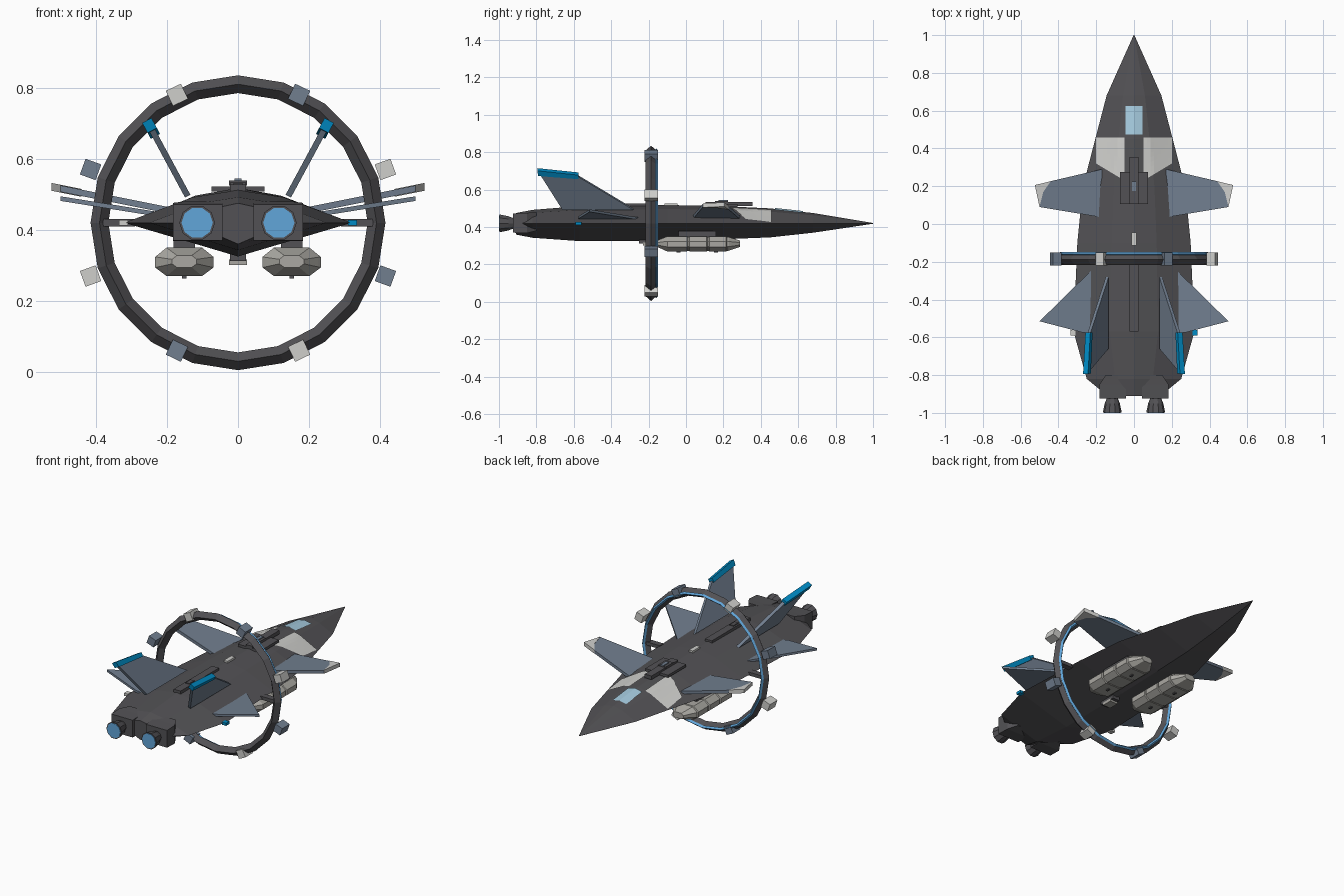
import bpy, bmesh, math
from mathutils import Vector, Matrix

if "Cube" in bpy.data.objects:
    bpy.data.objects.remove(bpy.data.objects["Cube"])


def material(name, r, g, b):
    m = bpy.data.materials.new(name)
    m.use_nodes = True
    m.diffuse_color = (r, g, b, 1)
    m.node_tree.nodes["Principled BSDF"].inputs["Base Color"].default_value = (r, g, b, 1)
    return m


DARK = material("dark grey", 0.085, 0.083, 0.09)
STEEL = material("blue grey", 0.165, 0.21, 0.275)
PALE = material("pale grey", 0.62, 0.62, 0.6)
POD = material("warm grey", 0.4, 0.39, 0.36)
GLOW = material("glow blue", 0.12, 0.38, 0.7)
TRIM = material("trim blue", 0.0, 0.26, 0.56)
GLASS = material("canopy blue", 0.38, 0.6, 0.74)


def finish(name, bm, mat):
    bmesh.ops.recalc_face_normals(bm, faces=bm.faces)
    me = bpy.data.meshes.new(name)
    bm.to_mesh(me)
    bm.free()
    me.materials.append(mat)
    ob = bpy.data.objects.new(name, me)
    bpy.context.collection.objects.link(ob)
    return ob


def loft(name, rings, mat):
    """Skin closed rings of points and cap both ends."""
    bm = bmesh.new()
    vs = [[bm.verts.new(p) for p in ring] for ring in rings]
    n = len(vs[0])
    for a, b in zip(vs, vs[1:]):
        for i in range(n):
            bm.faces.new((a[i], a[(i + 1) % n], b[(i + 1) % n], b[i]))
    bm.faces.new(vs[0])
    bm.faces.new(vs[-1])
    return finish(name, bm, mat)


def slab(name, outline, offset, mat):
    """Flat panel: outline pushed half the offset to either side."""
    half = Vector(offset) / 2
    return loft(name, [[Vector(p) + half for p in outline],
                       [Vector(p) - half for p in outline]], mat)


def box(name, centre, size, mat, turn=0):
    bm = bmesh.new()
    bmesh.ops.create_cube(bm, size=1, matrix=Matrix.Translation(centre)
                          @ Matrix.Rotation(turn, 4, 'Y') @ Matrix.Diagonal((*size, 1)))
    return finish(name, bm, mat)


def hoop(name, y, radius, tube, mat, sides=20):
    """Ring about the long axis with a diamond cross-section."""
    bm = bmesh.new()
    rows = []
    for i in range(sides):
        a = math.tau * i / sides
        row = []
        for k in range(4):
            b = math.tau * k / 4
            r = radius + tube * math.cos(b)
            row.append(bm.verts.new((r * math.sin(a), y + 1.15 * tube * math.sin(b), MID + r * math.cos(a))))
        rows.append(row)
    for i in range(sides):
        p, q = rows[i], rows[(i + 1) % sides]
        for k in range(4):
            bm.faces.new((p[k], p[(k + 1) % 4], q[(k + 1) % 4], q[k]))
    return finish(name, bm, mat)


MID = 0.42
# Hull stations: y, half width, top, bottom
STATIONS = [(1, .002, .422, .418), (.68, .145, .475, .37), (.45, .205, .5, .345), (.2, .27, .512, .335),
            (-.1, .3, .518, .327), (-.57, .32, .512, .325), (-.82, .25, .492, .343), (-.91, .14, .475, .36)]
SHOULDER, RISE = 0.4, 0.78


def hull_top(x, y):
    for a, b in zip(STATIONS, STATIONS[1:]):
        if b[0] <= y <= a[0]:
            t = (a[0] - y) / (a[0] - b[0])
            w, top = (a[i] + t * (b[i] - a[i]) for i in (1, 2))
            break
    u, h = abs(x) / w, top - MID
    if u < SHOULDER:
        return MID + h * (1 - (1 - RISE) * u / SHOULDER)
    return MID + h * RISE * (1 - u) / (1 - SHOULDER)


def skin_patch(name, quad, mat, steps=8):
    """Thin painted patch that follows the upper hull."""
    bm = bmesh.new()
    a, b, c, d = (Vector(p) for p in quad)
    grid = []
    for i in range(steps + 1):
        u = i / steps
        ends = a.lerp(b, u), d.lerp(c, u)
        pts = [ends[0].lerp(ends[1], j / steps) for j in range(steps + 1)]
        grid.append([bm.verts.new((p.x, p.y, hull_top(p.x, p.y) + 0.005)) for p in pts])
    for r, s in zip(grid, grid[1:]):
        for j in range(steps):
            bm.faces.new((r[j], r[j + 1], s[j + 1], s[j]))
    ob = finish(name, bm, mat)
    if ob.data.polygons[0].normal.z < 0:
        ob.data.flip_normals()
    return ob


# Hull and canopy
loft("hull", [[(0, y, t), (SHOULDER * w, y, MID + RISE * (t - MID)), (w, y, MID), (0, y, b),
               (-w, y, MID), (-SHOULDER * w, y, MID + RISE * (t - MID))] for y, w, t, b in STATIONS], DARK)
skin_patch("canopy", [(-.045, .625), (.045, .625), (.045, .475), (-.045, .475)], GLASS)

# Spine equipment
box("spine_mount", (0, .19, .515), (.15, .17, .015), DARK)
box("spine_rail", (0, .23, .523), (.045, .25, .022), DARK)
box("turret", (0, .19, .532), (.05, .07, .014), DARK)
box("turret_sensor", (0, .2, .541), (.02, .05, .006), STEEL)
box("spine_marker", (0, -.08, .52), (.025, .07, .014), PALE)
box("spine_strip", (0, -.39, .516), (.045, .36, .022), DARK)
box("spine_hatch", (0, -.45, .527), (.025, .045, .01), DARK)
box("belly_mount", (0, -.2, .322), (.045, .1, .02), DARK)
box("belly_sensor", (0, -.2, .309), (.05, .06, .016), POD)

# Ring, glowing strip and clamps
hoop("ring", -.187, .39, .025, DARK)
hoop("ring_glow", -.159, .39, .009, GLOW)
clamps = [(.415, .15), (.172, .36), (-.172, .36), (-.415, .15),
          (-.415, -.15), (-.172, -.36), (.172, -.36), (.415, -.15)]
for i, (x, z) in enumerate(clamps):
    box("ring_clamp", (x, -.186, MID + z), (.047, .07, .047), STEEL if i % 2 else PALE, -math.atan2(z, x))

for s, side in ((1, "left"), (-1, "right")):
    skin_patch(side + "_panel", [(s * .05, .457), (s * .2, .457), (s * .2, .32), (s * .05, .23)], PALE)
    box(side + "_ring_strut", (s * .335, -.187, MID), (.09, .035, .02), DARK)
    box(side + "_marker_light", (s * .322, -.575, MID), (.026, .03, .016), TRIM if s > 0 else PALE)

    # Forward wing with pale tip
    def wing(x, y):
        return (s * x, y, .452 + .2 * (x - .18))
    slab(side + "_forward_wing", [wing(.17, .29), wing(.44, .227), wing(.48, .17), wing(.5, .09), wing(.17, .035)],
         (0, 0, .018), STEEL)
    slab(side + "_forward_wing_tip", [wing(.44, .227), wing(.525, .206), wing(.5, .09), wing(.48, .17)],
         (0, 0, .022), PALE)

    # Rear wing
    slab(side + "_rear_wing", [(s * x, y, .44 + .16 * (x - .2)) for x, y in
                               ((.2, -.22), (.5, -.515), (.27, -.575), (.2, -.575))], (0, 0, .013), STEEL)

    # Canted tail fin with blue cap
    def fin(y, z):
        return (s * (.147 + .54 * (z - .505)), y, z)
    across = (s * .015, 0, -.008)
    slab(side + "_tail_fin", [fin(-.28, .495), fin(-.58, .675), fin(-.79, .7), fin(-.66, .495)], across, STEEL)
    slab(side + "_tail_cap", [fin(-.575, .663), fin(-.575, .685), fin(-.795, .708), fin(-.79, .68)],
         (s * .026, 0, -.014), TRIM)

    # Engine housing, flared nozzle and exhaust
    def block(y, x0, x1, z0, z1):
        return [(s * x, y, z) for x, z in ((x0, z0), (x1, z0), (x1, z1), (x0, z1))]
    loft(side + "_engine", [block(-.925, .043, .183, .37, .472), block(-.85, .043, .183, .368, .476),
                            block(-.8, .075, .15, .38, .48)], DARK)

    def disc(y, r):
        return [(s * .115 + r * math.cos(math.tau * k / 10), y, MID + r * math.sin(math.tau * k / 10))
                for k in range(10)]
    loft(side + "_nozzle", [disc(-.92, .028), disc(-.95, .04), disc(-.997, .05)], DARK)
    loft(side + "_exhaust", [disc(-.99, .044), disc(-1, .044)], GLOW)

    # Segmented underslung pod
    def oval(y, f):
        return [(s * .151 + f * x, y, .312 + f * z) for x, z in
                ((-.082, .012), (-.05, .038), (.05, .038), (.082, .012),
                 (.082, -.018), (.05, -.042), (-.05, -.042), (-.082, -.018))]
    rings = [oval(-.155, .42), oval(-.11, .9)]
    for y0, y1 in ((-.1, .005), (.02, .11), (.125, .215)):
        rings += [oval(y0, 1), oval(y1, 1), oval(y1 + .004, .92), oval(y1 + .012, .92)]
    rings += [oval(.23, .9), oval(.29, .42)]
    loft(side + "_pod", rings, POD)
    box(side + "_pod_pylon", (s * .151, .06, .36), (.06, .2, .04), DARK)
    for y in (-.04, .16):
        box(side + "_pod_pin", (s * .151, y, .268), (.012, .02, .01), DARK)
